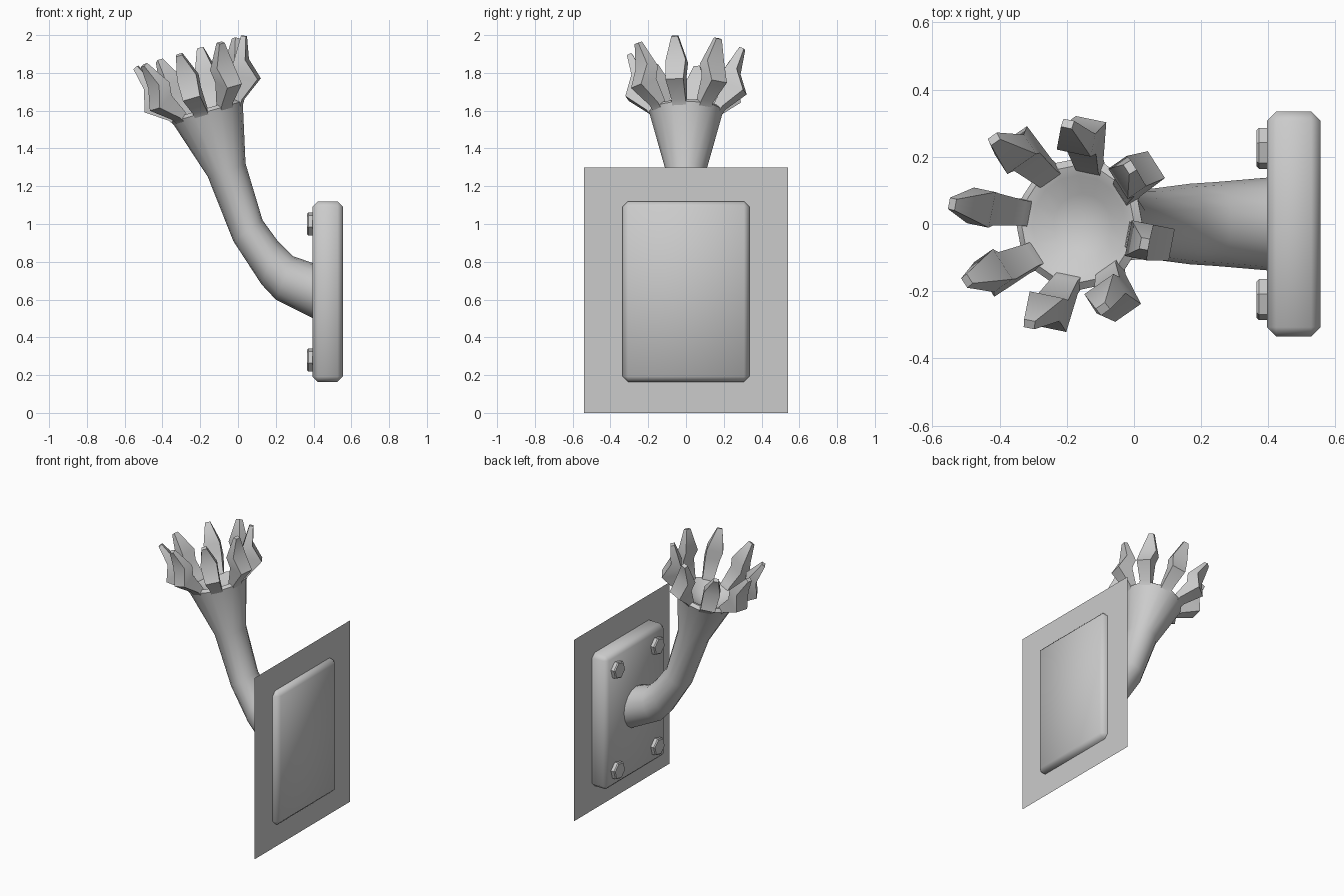
import bpy, bmesh, math
from mathutils import Vector

if "Cube" in bpy.data.objects:
    bpy.data.objects.remove(bpy.data.objects["Cube"])

grey = bpy.data.materials.new("plain grey")
grey.diffuse_color = (0.6, 0.6, 0.6, 1)
grey.use_nodes = True
grey.node_tree.nodes["Principled BSDF"].inputs["Base Color"].default_value = grey.diffuse_color


def finish(name, bm, smooth=None):
    bmesh.ops.recalc_face_normals(bm, faces=bm.faces)
    me = bpy.data.meshes.new(name)
    bm.to_mesh(me)
    bm.free()
    ob = bpy.data.objects.new(name, me)
    bpy.context.collection.objects.link(ob)
    me.materials.append(grey)
    if smooth is not None:
        bpy.ops.object.select_all(action='DESELECT')
        bpy.context.view_layer.objects.active = ob
        ob.select_set(True)
        bpy.ops.object.shade_smooth_by_angle(angle=math.radians(smooth))
    return ob


def bridge(bm, a, b):
    n = len(a)
    for i in range(n):
        j = (i + 1) % n
        bm.faces.new((a[i], a[j], b[j], b[i]))


# wall panel: a single flat sheet
bm = bmesh.new()
bm.faces.new([bm.verts.new((0.51, y, z)) for y, z in
              ((-0.54, 0), (0.54, 0), (0.54, 1.3), (-0.54, 1.3))])
finish("wall_panel", bm)

# mounting plate with chamfered edges
bm = bmesh.new()
bmesh.ops.create_cube(bm, size=1)
for v in bm.verts:
    v.co = Vector((0.475 + v.co.x * 0.16, v.co.y * 0.67, 0.642 + v.co.z * 0.956))
bmesh.ops.bevel(bm, geom=bm.edges[:], offset=0.028, segments=1, affect='EDGES')
finish("mounting_plate", bm, 60)

# four hexagonal bolts
for sy in (-1, 1):
    for z in (0.28, 1.0):
        bm = bmesh.new()
        rings = []
        for x, r in ((0.42, 0.063), (0.372, 0.063), (0.365, 0.056)):
            rings.append([bm.verts.new((x, sy * 0.225 + r * math.cos(k * math.pi / 3 + 0.25),
                                        z + r * math.sin(k * math.pi / 3 + 0.25)))
                          for k in range(6)])
        bridge(bm, rings[0], rings[1])
        bridge(bm, rings[1], rings[2])
        bm.faces.new(rings[0])
        bm.faces.new(rings[2])
        finish("bolt", bm, 20)

# curved arm flaring into a cup: upper point, lower point, half width in y
N = 16
SECTIONS = [((0.42, 0.785), (0.42, 0.49), 0.14),
            ((0.29, 0.83), (0.20, 0.60), 0.125),
            ((0.21, 0.91), (0.125, 0.68), 0.12),
            ((0.13, 1.02), (-0.025, 0.91), 0.105),
            ((0.04, 1.32), (-0.16, 1.25), 0.108),
            ((0.025, 1.65), (-0.35, 1.54), 0.196)]
C = Vector((-0.162, 0, 1.595))
U = Vector((0.96, 0, 0.28))
A = Vector((-0.28, 0, 0.96))
Y = Vector((0, 1, 0))


def cup(r, h, ang, side=0):
    """Point in the frame of the cup rim."""
    c, s = math.cos(ang), math.sin(ang)
    return C + A * h + (U * c + Y * s) * r + (Y * c - U * s) * side


bm = bmesh.new()
rings = []
for up, lo, w in SECTIONS:
    p, q = Vector((up[0], 0, up[1])), Vector((lo[0], 0, lo[1]))
    rings.append([bm.verts.new((p + q) / 2 + (p - q) / 2 * math.cos(k * math.tau / N)
                               + Y * w * math.sin(k * math.tau / N)) for k in range(N)])
# inner bowl of the cup
for r, h in ((0.175, 0.018), (0.145, 0.008), (0.09, -0.03)):
    rings.append([bm.verts.new(cup(r, h, k * math.tau / N)) for k in range(N)])
for a, b in zip(rings, rings[1:]):
    bridge(bm, a, b)
bm.faces.new(rings[0])
pole = bm.verts.new(cup(0, -0.045, 0))
for k in range(N):
    bm.faces.new((rings[-1][k], rings[-1][(k + 1) % N], pole))
finish("arm", bm, 50)

# eight clawed prongs: outer (r, h), inner (r, h), half width
PRONG = [((0.185, -0.02), (0.15, 0.0), 0.038),
         ((0.205, 0.01), (0.165, 0.04), 0.038),
         ((0.318, 0.09), (0.222, 0.135), 0.048),
         ((0.284, 0.205), (0.215, 0.205), 0.054),
         ((0.316, 0.325), (0.292, 0.336), 0.017)]
bm = bmesh.new()
for k in range(8):
    ang = math.radians(-11.25 + 45 * k)
    rings = []
    for (ro, ho), (ri, hi), w in PRONG:
        rings.append([bm.verts.new(cup(r, h, ang, s)) for r, h, s in
                      ((ro, ho, -w), (ro, ho, w), (ri, hi, w), (ri, hi, -w))])
    for a, b in zip(rings, rings[1:]):
        bridge(bm, a, b)
    bm.faces.new(rings[0])
    bm.faces.new(rings[-1])
finish("prongs", bm, 45)
